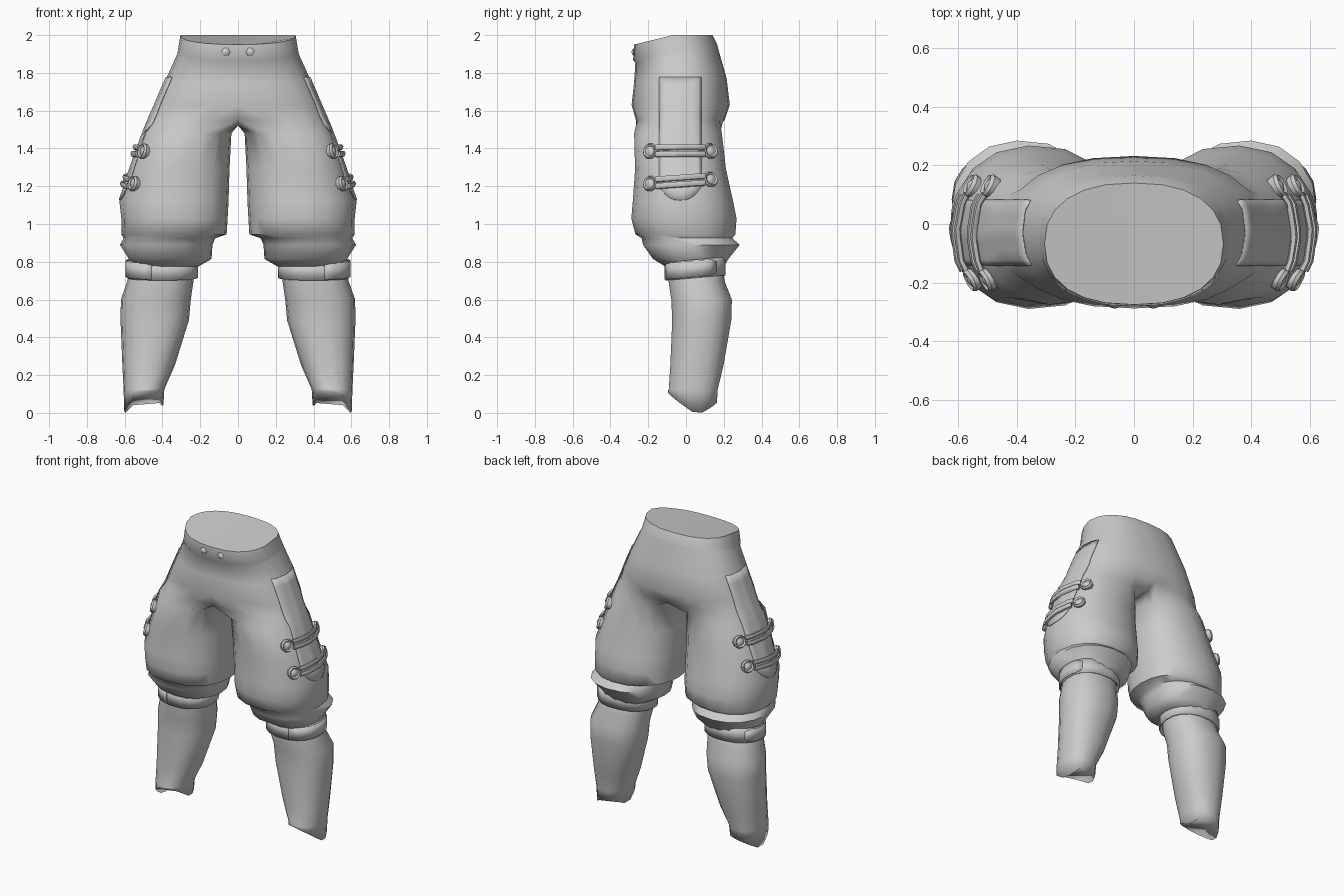
import bpy, bmesh, math
from mathutils import Vector
from mathutils.bvhtree import BVHTree

if "Cube" in bpy.data.objects:
    bpy.data.objects.remove(bpy.data.objects["Cube"])


def sp(v, e):
    return math.copysign(abs(v) ** e, v)


def arc(x0, x1, y0, y1, z, a0=0, a1=340, n=18, e=0.88, tilt=0.0):
    """Superellipse points in a box; tilt raises z with y."""
    cx, cy, out = (x0 + x1) / 2, (y0 + y1) / 2, []
    for i in range(n):
        a = math.radians(a0 + (a1 - a0) * i / (n - 1))
        y = cy + (y1 - y0) / 2 * sp(math.sin(a), e)
        out.append(Vector((cx + (x1 - x0) / 2 * sp(math.cos(a), e), y, z + tilt * (y - cy))))
    return out


def bridge(bm, a, b, closed):
    n = len(a)
    for i in range(n if closed else n - 1):
        j = (i + 1) % n
        bm.faces.new((a[i], a[j], b[j], b[i]))


def loft(bm, rings, closed=True, caps=(False, False)):
    rows = [[bm.verts.new(p) for p in r] for r in rings]
    for a, b in zip(rows, rows[1:]):
        bridge(bm, a, b, closed)
    if caps[0]:
        bm.faces.new(rows[0])
    if caps[1]:
        bm.faces.new(rows[-1])
    return rows


def finish(bm, name, angle=50, solid=0.0):
    """Turn the half model into a mirrored, smooth shaded object."""
    bmesh.ops.recalc_face_normals(bm, faces=bm.faces[:])
    me = bpy.data.meshes.new(name)
    bm.to_mesh(me)
    bm.free()
    ob = bpy.data.objects.new(name, me)
    bpy.context.collection.objects.link(ob)
    bpy.ops.object.select_all(action='DESELECT')
    ob.select_set(True)
    bpy.context.view_layer.objects.active = ob
    bpy.ops.object.shade_smooth_by_angle(angle=math.radians(angle))
    if solid:
        m = ob.modifiers.new("thickness", 'SOLIDIFY')
        m.thickness, m.offset = solid, 1
    m = ob.modifiers.new("mirror", 'MIRROR')
    m.use_clip = True
    m.merge_threshold = 0.001
    return ob


# breeches: half torso rows, crotch row, then closed leg rings
bm = bmesh.new()
torso = [(.305, -.275, .14, 2.0, .24), (.32, -.28, .165, 1.91, .19),
         (.324, -.268, .168, 1.895, .19), (.385, -.275, .215, 1.76, .05),
         (.44, -.288, .232, 1.63, 0), (.475, -.265, .205, 1.55, 0)]
rings = [arc(-w, w, y0, y1, z, -90, 90, 13, .85, t) for w, y0, y1, z, t in torso]
for p in rings[0]:
    p.z = min(p.z, 2.0)
rows = loft(bm, rings, closed=False, caps=(True, False))
crotch = [bm.verts.new((0, .13 - .065 * i, 1.522)) for i in range(5)]
leg = [(.035, .505, -.275, .19, 1.48), (.045, .572, -.27, .212, 1.29), (.05, .628, -.282, .25, 1.12),
       (.055, .618, -.29, .268, 1.03), (.06, .618, -.268, .262, .945), (.12, .605, -.235, .245, .925),
       (.135, .625, -.228, .285, .89), (.14, .578, -.175, .225, .815), (.21, .56, -.11, .20, .775),
       (.26, .54, -.06, .16, .78)]
legs = loft(bm, [arc(*r, -130, 130, 13) + arc(*r, 147, 213, 5) for r in leg])
bridge(bm, rows[-1] + crotch, legs[0], True)
bmesh.ops.recalc_face_normals(bm, faces=bm.faces[:])
surface = BVHTree.FromBMesh(bm)
finish(bm, "breeches", 60)


def on_thigh(y, z, lift):
    """Point and normal on the outer thigh."""
    p, n, _, _ = surface.ray_cast(Vector((2, y, z)), Vector((-1, 0, 0)))
    if n.x < 0:
        n = -n
    return p + n * lift, n


# stockings with an arched ankle opening
bm = bmesh.new()
calf = [(.23, .57, -.09, .20, .80), (.235, .585, -.095, .205, .70), (.25, .62, -.08, .245, .60),
        (.26, .622, -.075, .242, .49), (.335, .612, -.085, .20, .25), (.39, .606, -.093, .17, .125)]
rings = [arc(*r) for r in calf]
hem = arc(.395, .602, -.098, .165, 0)
for p in hem:
    p.z = max(0, abs(p.y - .06) * (.68 if p.y < .06 else .5) + (.60 - p.x) * .18 - .012)
loft(bm, rings + [hem], caps=(True, True))
finish(bm, "stockings", 140)

# knee bands with an overlapping strap end
bm = bmesh.new()
loft(bm, [arc(.218, .582, -.105, .205, z, tilt=.09) for z in (.812, .715)])
finish(bm, "knee_bands", 40, .006)
bm = bmesh.new()
ends = [arc(.209, .591, -.114, .214, z, -75, 40, 9, tilt=.09) for z in (.807, .72)]
ends[0][-1].z -= .015
ends[1][-1].z += .015
loft(bm, ends, closed=False)
finish(bm, "knee_strap_ends", 40, .004)

# side panels down the outer thigh, with a rounded tab end
bm = bmesh.new()
grid = []
for i in range(13):
    s = -1 + i / 6
    y = -.03 + .11 * s
    low = 1.125 + .07 * abs(s) ** 2.5
    grid.append([on_thigh(y, 1.775 + (low - 1.775) * k / 12, .001)[0] for k in range(13)])
loft(bm, grid, closed=False)
finish(bm, "side_panels", 40, .005)

# double-cord straps and their buttons
cords, buttons = bmesh.new(), bmesh.new()
for z, slope in ((1.383, 0), (1.222, .07)):
    for dz in (-.018, .018):
        tube = []
        for k in range(10):
            y = -.15 + .24 * k / 9
            p, n = on_thigh(y, z + dz + slope * (y + .035), .015)
            tube.append([p + n * .013 * math.cos(a) + Vector((0, 0, .016 * math.sin(a)))
                         for a in [math.tau * j / 6 for j in range(6)]])
        loft(cords, tube, caps=(True, True))
    for y in (-.185, .125):
        p, n = on_thigh(y, z + slope * (y + .035), 0)
        n = (n + Vector((.2, 0, 0))).normalized()
        u = n.cross(Vector((0, 0, 1))).normalized()
        v = n.cross(u)
        profile = ((.036, -.015), (.042, .014), (.035, .026), (.026, .018), (.018, .02), (.010, .026))
        loft(buttons, [[p + n * h + (u * math.cos(math.tau * j / 10) + v * math.sin(math.tau * j / 10)) * r
                        for j in range(10)] for r, h in profile], caps=(True, True))
finish(cords, "thigh_straps", 50)
finish(buttons, "thigh_buttons", 40)

# small pointed waist studs
bm = bmesh.new()
stud = ((.012, -.25), (.014, -.272), (.024, -.277), (.016, -.284), (.004, -.288))
loft(bm, [[Vector((.065 + r * math.cos(math.tau * j / 6), y, 1.91 + r * math.sin(math.tau * j / 6)))
           for j in range(6)] for r, y in stud], caps=(True, True))
finish(bm, "waist_studs", 40)
